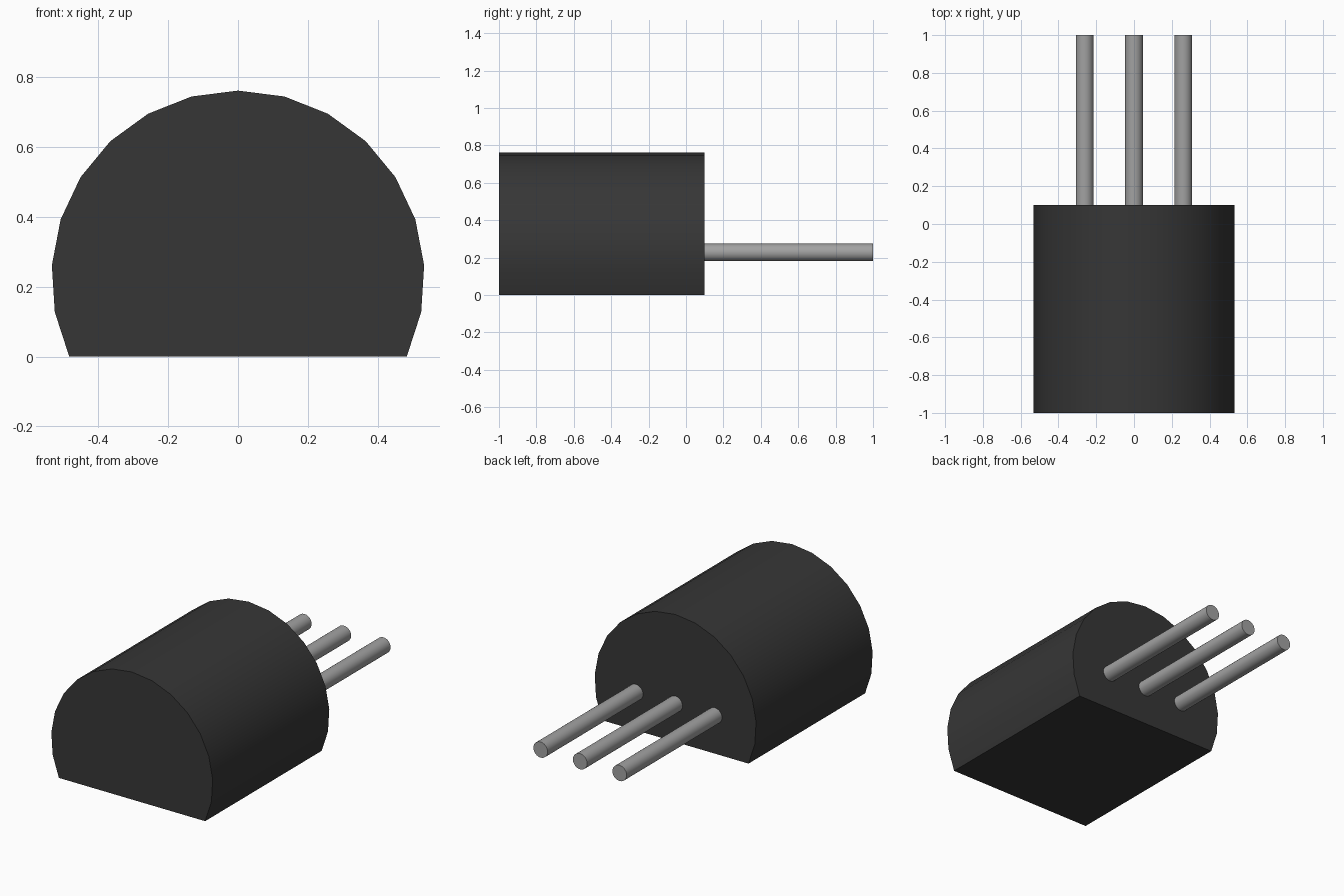
import bpy, bmesh
from math import sin, cos, radians, pi
from mathutils import Matrix

cube = bpy.data.objects.get("Cube")
if cube:
    bpy.data.objects.remove(cube, do_unlink=True)


def make_material(name, value):
    mat = bpy.data.materials.new(name)
    mat.use_nodes = True
    colour = (value, value, value, 1)
    mat.diffuse_color = colour
    mat.node_tree.nodes["Principled BSDF"].inputs["Base Color"].default_value = colour
    return mat


def finish(bm, name, mat):
    bmesh.ops.recalc_face_normals(bm, faces=bm.faces)
    mesh = bpy.data.meshes.new(name)
    bm.to_mesh(mesh)
    bm.free()
    mesh.materials.append(mat)
    obj = bpy.data.objects.new(name, mesh)
    bpy.context.collection.objects.link(obj)
    bpy.ops.object.select_all(action='DESELECT')
    obj.select_set(True)
    bpy.context.view_layer.objects.active = obj
    bpy.ops.object.shade_smooth_by_angle(angle=radians(30))
    return obj


black = make_material("black plastic", 0.037)
grey = make_material("grey metal", 0.36)

FRONT, BACK, TIP = -1.0, 0.1, 1.0
RADIUS, STEP = 0.534, 2 * pi / 25
AXIS_Z = -RADIUS * cos(8 * STEP)   # flat underside rests on the ground

# Body: round profile cut flat underneath, extruded from front to back
bm = bmesh.new()
profile = [bm.verts.new((RADIUS * sin(i * STEP), FRONT, AXIS_Z + RADIUS * cos(i * STEP)))
           for i in range(-8, 9)]
face = bm.faces.new(profile)
extruded = bmesh.ops.extrude_face_region(bm, geom=[face])
moved = [g for g in extruded["geom"] if isinstance(g, bmesh.types.BMVert)]
bmesh.ops.translate(bm, verts=moved, vec=(0, BACK - FRONT, 0))
finish(bm, "body", black)

# Three straight round pins out of the back
start = BACK - 0.01
for name, x in (("right_pin", -0.261), ("middle_pin", 0), ("left_pin", 0.261)):
    bm = bmesh.new()
    place = Matrix.Translation((x, (start + TIP) / 2, AXIS_Z)) @ Matrix.Rotation(pi / 2, 4, 'X')
    bmesh.ops.create_cone(bm, cap_ends=True, segments=24, radius1=0.047, radius2=0.047,
                          depth=TIP - start, matrix=place)
    finish(bm, name, grey)
